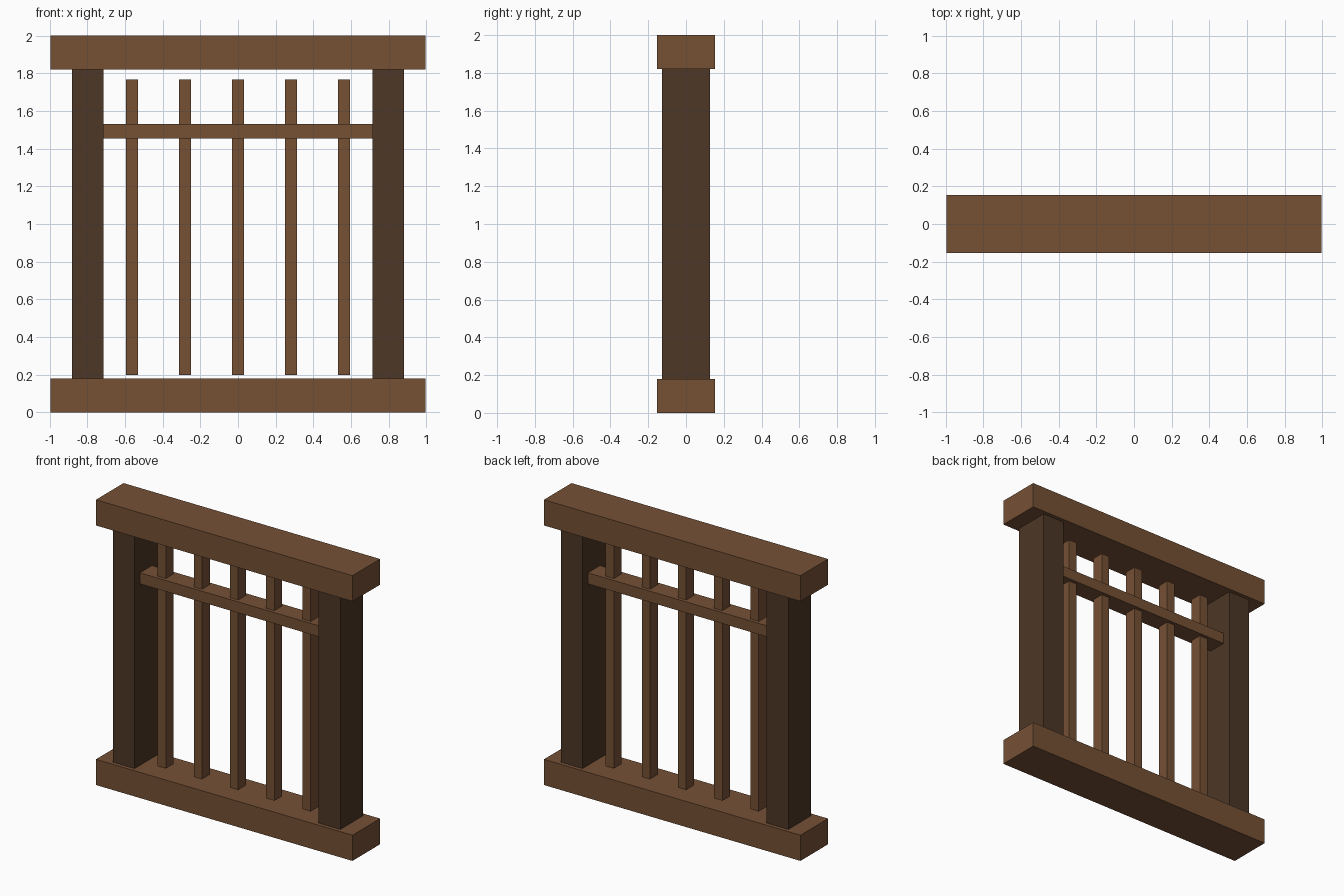
import bpy

if "Cube" in bpy.data.objects:
    bpy.data.objects.remove(bpy.data.objects["Cube"])


def material(name, color):
    m = bpy.data.materials.new(name)
    m.diffuse_color = (*color, 1)
    m.use_nodes = True
    m.node_tree.nodes["Principled BSDF"].inputs["Base Color"].default_value = m.diffuse_color
    return m


BROWN = material("brown_wood", (0.18, 0.082, 0.036))
DARK = material("dark_wood", (0.074, 0.038, 0.019))


def box(name, x, width, depth, z0, z1, mat):
    """Box centred on y = 0, spanning z0 to z1."""
    bpy.ops.mesh.primitive_cube_add(size=1, location=(x, 0, (z0 + z1) / 2))
    ob = bpy.context.object
    ob.name = name
    ob.scale = (width, depth, z1 - z0)
    bpy.ops.object.transform_apply(location=False, rotation=False, scale=True)
    ob.data.materials.append(mat)
    return ob


# Bottom sill and top beam
box("bottom_beam", 0, 1.99, 0.306, 0, 0.18, BROWN)
box("top_beam", 0, 1.99, 0.306, 1.82, 2.0, BROWN)

# Side posts
for side, sx in (("left", -1), ("right", 1)):
    box(side + "_post", sx * 0.798, 0.168, 0.252, 0.18, 1.82, DARK)

# Vertical bars
for i in range(5):
    box(f"bar_{i + 1}", (i - 2) * 0.281, 0.064, 0.086, 0.198, 1.766, BROWN)

# Cross rail between the posts
box("cross_rail", 0, 1.428, 0.134, 1.453, 1.53, BROWN)
